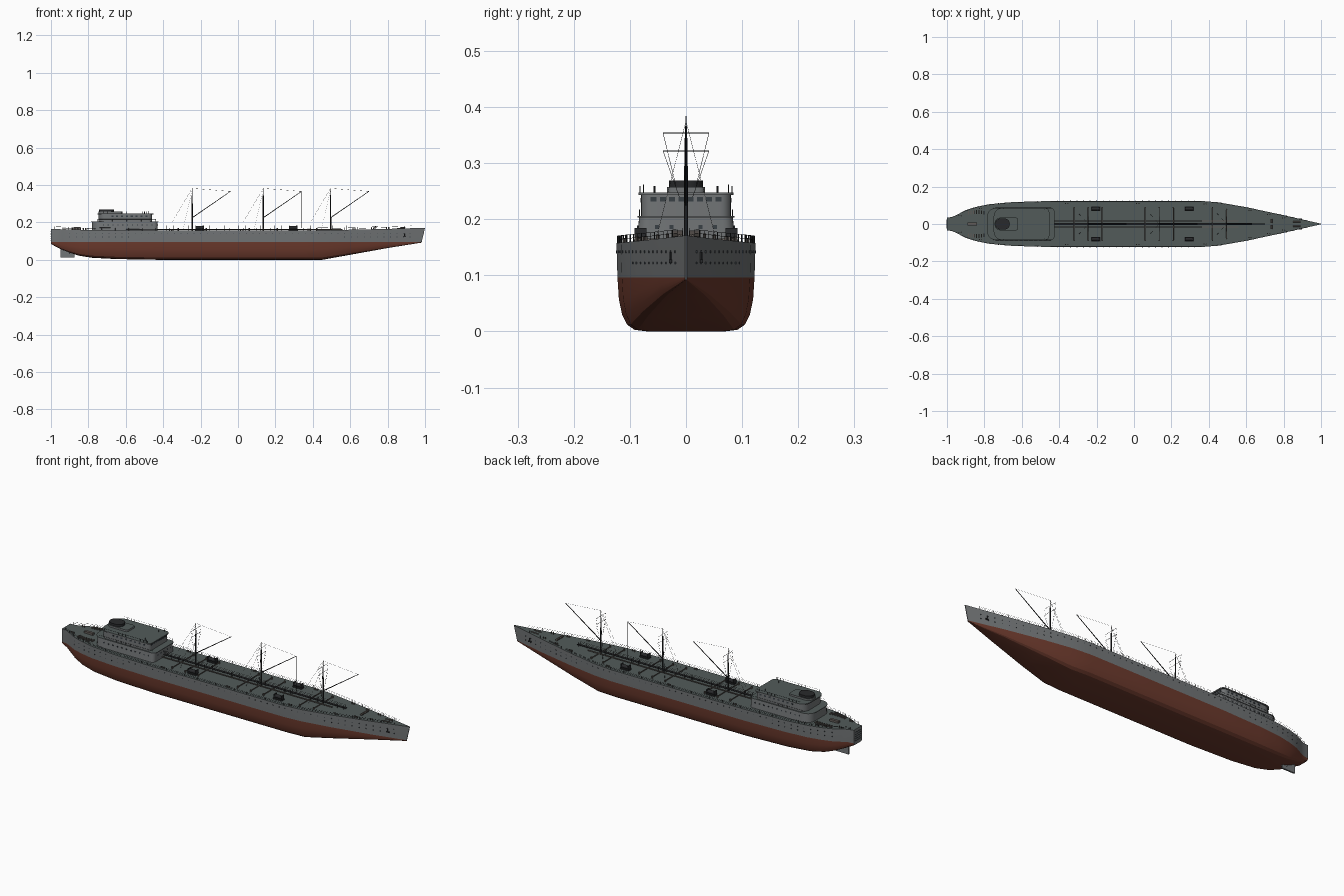
import bpy, bmesh, math
from mathutils import Vector

if "Cube" in bpy.data.objects:
    bpy.data.objects.remove(bpy.data.objects["Cube"])


def mat(name, c):
    m = bpy.data.materials.new(name)
    m.diffuse_color = (*c, 1)
    m.use_nodes = True
    m.node_tree.nodes["Principled BSDF"].inputs["Base Color"].default_value = m.diffuse_color
    return m


GREY = mat("hull grey", (0.17, 0.18, 0.185))
DECK = mat("deck green grey", (0.085, 0.105, 0.102))
RED = mat("bottom red", (0.15, 0.042, 0.026))
DARK = mat("dark metal", (0.022, 0.023, 0.025))
GLASS = mat("window glass", (0.04, 0.05, 0.06))
PIPE = mat("pipe grey brown", (0.12, 0.105, 0.095))


def finish(name, bm, mats, smooth=None):
    bmesh.ops.recalc_face_normals(bm, faces=bm.faces)
    me = bpy.data.meshes.new(name)
    bm.to_mesh(me)
    bm.free()
    for m in mats:
        me.materials.append(m)
    ob = bpy.data.objects.new(name, me)
    bpy.context.collection.objects.link(ob)
    if smooth:
        bpy.ops.object.select_all(action='DESELECT')
        ob.select_set(True)
        bpy.context.view_layer.objects.active = ob
        bpy.ops.object.shade_smooth_by_angle(angle=math.radians(smooth))
    return ob


def tube(bm, p, q, r, n=4, r2=None):
    p, q = Vector(p), Vector(q)
    rot = (q - p).to_track_quat('Z', 'Y')
    ends = []
    for c, rad in ((p, r), (q, r2 or r)):
        ends.append([bm.verts.new(c + rot @ Vector((rad * math.cos(a), rad * math.sin(a), 0)))
                     for a in [2 * math.pi * i / n for i in range(n)]])
    for i in range(n):
        bm.faces.new((ends[0][i], ends[0][i - 1], ends[1][i - 1], ends[1][i]))
    bm.faces.new(ends[0])
    bm.faces.new(ends[1][::-1])


def box(bm, c, s):
    vs = bmesh.ops.create_cube(bm, size=1)['verts']
    for v in vs:
        v.co = Vector(c) + Vector((v.co.x * s[0], v.co.y * s[1], v.co.z * s[2]))


# Hull stations: x, half breadth, keel height
ST = [(-1, .034, .085), (-.97, .038, .068), (-.94, .053, .054), (-.9, .074, .038), (-.85, .09, .022),
      (-.78, .105, .011), (-.65, .117, .004), (-.42, .124, 0), (0, .124, 0), (.35, .124, 0),
      (.45, .116, 0), (.6, .09, .027), (.8, .047, .063), (1, .0015, .092)]


def at(x, k):
    for a, b in zip(ST, ST[1:]):
        if x <= b[0]:
            return a[k] + (b[k] - a[k]) * (x - a[0]) / (b[0] - a[0])
    return ST[-1][k]


def sheer(x):
    return .157 + .008 * max(0, (-x - .5) / .5) ** 2 + .014 * max(0, (x - .3) / .7) ** 1.5


# Hull shell with painted bottom and deck
PROF = [(.55, 0), (.74, .03), (.85, .13), (.92, .32), (.965, .6), (.985, 1)]
bm = bmesh.new()
rings = []
for x, h, k in ST:
    half = [(h * fy, k + (.096 - k) * fz) for fy, fz in PROF] + [(h, sheer(x))]
    pts = half[::-1] + [(-y, z) for y, z in half]
    rake = .018 if x == 1 else 0
    rings.append([bm.verts.new((x - rake * min(1, (sheer(x) - z) / .07), y, z)) for y, z in pts])
for a, b in zip(rings, rings[1:]):
    for i in range(len(a)):
        bm.faces.new((a[i - 1], a[i], b[i], b[i - 1]))
bm.faces.new(rings[0])
bm.faces.new(rings[-1])
bmesh.ops.recalc_face_normals(bm, faces=bm.faces)
for f in bm.faces:
    if f.normal.z > .9:
        f.material_index = 1
    elif f.calc_center_median().z < .096:
        f.material_index = 2
finish("hull", bm, [GREY, DECK, RED], 25)

# Rudder and its stock
bm = bmesh.new()
box(bm, (-.912, 0, .036), (.074, .008, .046))
tube(bm, (-.90, 0, .03), (-.90, 0, .075), .006, 8)
finish("rudder", bm, [GREY])


# Deckhouse tiers with rounded plan and deck-coloured roofs
def tier(name, x0, x1, hy, z0, z1, rf, ra, taper=1.0, mats=(GREY, DECK)):
    plan = []
    for cx, cy, a0, r in ((x1 - rf, hy - rf, 0, rf), (x0 + ra, hy - ra, 90, ra),
                          (x0 + ra, ra - hy, 180, ra), (x1 - rf, rf - hy, 270, rf)):
        for i in range(6):
            t = math.radians(a0 + 18 * i)
            plan.append((cx + r * math.cos(t), cy + r * math.sin(t)))
    b = bmesh.new()
    lo = [b.verts.new((x, y, z0)) for x, y in plan]
    hi = [b.verts.new((x, y * taper, z1)) for x, y in plan]
    for i in range(len(lo)):
        b.faces.new((lo[i - 1], lo[i], hi[i], hi[i - 1]))
    b.faces.new(lo)
    b.faces.new(hi).material_index = 1
    finish(name, b, mats, 30)


tier("lower_house", -.78, -.43, .088, .155, .204, .02, .045, .95)
tier("boat_deck", -.785, -.425, .086, .203, .206, .022, .047)
tier("upper_house", -.745, -.46, .08, .205, .244, .02, .04)
tier("bridge_roof", -.75, -.453, .085, .243, .248, .022, .042)
tier("funnel_base", -.745, -.62, .034, .247, .257, .012, .03)
tier("funnel", -.742, -.664, .03, .256, .269, .029, .029, 1, (DARK, DARK))

# Windows and portholes as thin plates
bm = bmesh.new()
for i in range(8):
    box(bm, (-.4595, (i - 3.5) * .0165, .236), (.002, .011, .008))
for s in (-1, 1):
    for i in range(8):
        box(bm, (-.49 - i * .026, s * .08, .234), (.011, .002, .008))
    for i in range(11):
        box(bm, (-.46 - i * .026, s * .0855, .186), (.006, .003, .006))
for i in range(5):
    box(bm, (-.4298, (i - 2) * .026, .186), (.002, .007, .007))
    box(bm, (-1, 0, .105 + i * .011), (.003, .05, .003))
for s in (-1, 1):
    x = -.9
    while x < .93:
        for z, n in ((.142, 1), (.122, 2)):
            if n == 1 or abs(x) > .55:
                box(bm, (x, s * (at(x, 1) - .0006), z), (.004, .003, .004))
        x += .035
finish("windows", bm, [GLASS])

# Railings round the deck edge and on the house roofs
bm = bmesh.new()
for s in (-1, 1):
    xs = [-.98 + i * .036 for i in range(54)]
    prev = None
    for x in xs:
        p = Vector((x, s * max(at(x, 1) - .002, .001), sheer(x)))
        tube(bm, p, p + Vector((0, 0, .013)), .0006)
        if prev:
            for h in (.0065, .013):
                tube(bm, prev + Vector((0, 0, h)), p + Vector((0, 0, h)), .0004)
        prev = p
    for z, y, xa, xb in ((.206, .083, -.75, -.44), (.248, .082, -.72, -.47)):
        for i in range(13):
            x = xa + (xb - xa) * i / 12
            tube(bm, (x, s * y, z), (x, s * y, z + .011), .0006)
        tube(bm, (xa, s * y, z + .011), (xb, s * y, z + .011), .0004)
    # Roof lamp posts
    tube(bm, (-.5, s * .056, .248), (-.5, s * .056, .259), .0018, 6)
    tube(bm, (-.48, s * .076, .248), (-.48, s * .076, .262), .0009)
finish("railings", bm, [DARK])

# Raised catwalk on the centreline
bm = bmesh.new()
box(bm, (.1, 0, .170), (1.06, .013, .002))
for i in range(28):
    x = -.42 + i * .0385
    for s in (-1, 1):
        tube(bm, (x, s * .006, sheer(x)), (x, s * .006, .184), .0006)
for s in (-1, 1):
    tube(bm, (-.43, s * .006, .184), (.62, s * .006, .184), .0006)
finish("catwalk", bm, [DARK])

# Cargo pipes along and across the deck
bm = bmesh.new()
for y in (-.016, .016):
    tube(bm, (-.43, y, .163), (.56, y, .163), .0028, 6)
for x in (-.32, -.245, -.17, .06, .135, .21, .42, .495):
    w = min(.088, at(x, 1) - .03)
    tube(bm, (x, -w, .163), (x, w, .163), .0026, 6)
    for s in (-1, 1):
        tube(bm, (x, s * w, .157), (x, s * w, .169), .004, 8)
finish("cargo_pipes", bm, [PIPE])

# Masts, booms, cross spars and rigging
masts, wires = bmesh.new(), bmesh.new()
for x in (-.245, .135, .495):
    tube(masts, (x, 0, .155), (x, 0, .345), .004, 8, .0028)
    tube(masts, (x, 0, .345), (x, 0, .384), .0018, 6, .0008)
    tube(masts, (x, 0, .225), (x + .205, 0, .366), .0026, 6, .0016)
    for z in (.322, .354):
        tube(masts, (x, -.041, z), (x, .041, z), .0009)
    tube(wires, (x, 0, .382), (x + .205, 0, .366), .0004)
    tube(wires, (x, 0, .382), (x - .105, 0, .205), .0004)
    for s in (-1, 1):
        tube(wires, (x, 0, .375), (x - .05, s * .055, .158), .0004)
        tube(wires, (x, s * .041, .354), (x, s * .018, .26), .0004)
        tube(wires, (x, s * .041, .322), (x, s * .012, .24), .0004)
tube(wires, (.34, 0, .366), (.34, 0, .17), .0012)
finish("masts", masts, [DARK])
finish("rigging", wires, [DARK])

# Deck winches
bm = bmesh.new()
for x in (-.205, .295):
    for s in (-1, 1):
        y = s * .081
        box(bm, (x, y, .161), (.05, .024, .006))
        tube(bm, (x - .02, y, .172), (x + .02, y, .172), .009, 12)
        for d in (-.021, .021):
            box(bm, (x + d, y, .172), (.004, .022, .024))
finish("winches", bm, [DARK])

# Mooring bollards, bow windlass and slatted stern grilles
bm = bmesh.new()
for x in (-.93, -.82, -.36, .02, .38, .62, .72, .8):
    for s in (-1, 1):
        for d in (-.006, .006):
            y = s * (at(x, 1) - .014)
            tube(bm, (x + d, y, sheer(x) - .003), (x + d, y, sheer(x) + .009), .003, 8)
for s in (-1, 1):
    tube(bm, (.735, s * .006, .174), (.735, s * .026, .174), .006, 10)
    for i in range(7):
        box(bm, (-.885 + i * .014, s * (.06 + .004 * math.sin(i / 2)), .166), (.006, .02, .006))
    tube(bm, (.85, s * .012, .168), (.89, s * .012, .17), .003, 6)
box(bm, (-.865, 0, .166), (.05, .014, .012))
finish("mooring_gear", bm, [PIPE])

# Bow anchors
bm = bmesh.new()
for s in (-1, 1):
    y = s * (at(.89, 1) + .001)
    tube(bm, (.89, y, .124), (.89, y, .142), .0025, 6)
    box(bm, (.89, y, .125), (.018, .005, .006))
finish("anchors", bm, [DARK])
